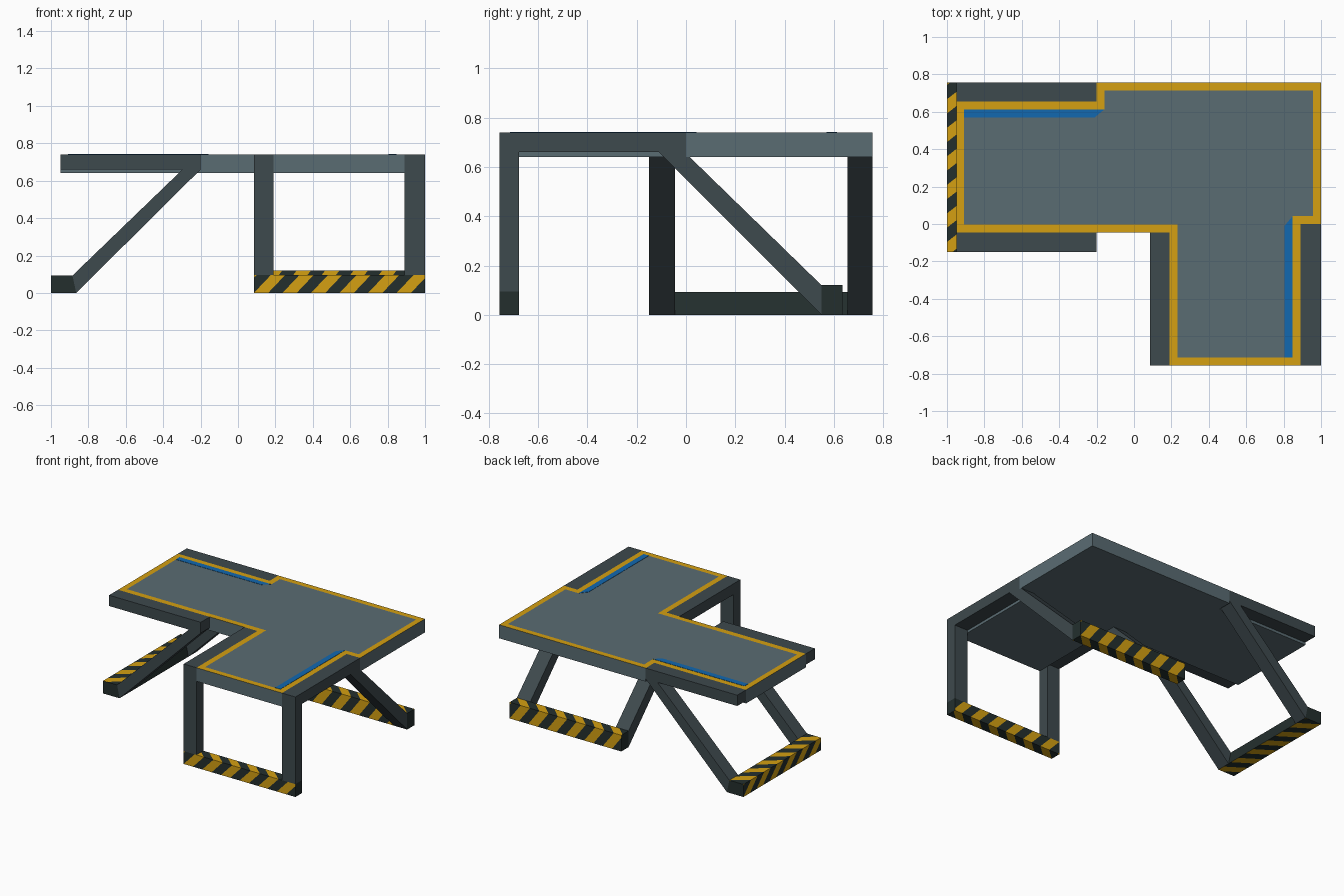
import bpy, bmesh, math
from mathutils import Vector

if "Cube" in bpy.data.objects:
    bpy.data.objects.remove(bpy.data.objects["Cube"])


def material(name, rgb):
    m = bpy.data.materials.new(name)
    m.diffuse_color = (*rgb, 1)
    m.use_nodes = True
    m.node_tree.nodes["Principled BSDF"].inputs["Base Color"].default_value = m.diffuse_color
    return m


GREY = material("deck grey", (0.102, 0.150, 0.171))
STEEL = material("dark steel", (0.048, 0.067, 0.075))
BLACK = material("foot black", (0.017, 0.028, 0.027))
YELLOW = material("safety yellow", (0.66, 0.352, 0.006))
BLUE = material("marking blue", (0.006, 0.138, 0.434))


def place(axis, along, a, b):
    """Point from a profile (a, b) and a position along the axis."""
    return Vector({"x": (along, a, b), "y": (a, along, b), "z": (a, b, along)}[axis])


def finish(name, bm, mats):
    me = bpy.data.meshes.new(name)
    bm.to_mesh(me)
    bm.free()
    for m in mats:
        me.materials.append(m)
    ob = bpy.data.objects.new(name, me)
    bpy.context.collection.objects.link(ob)
    return ob


def prism(name, pts, axis, lo, hi, mats, border=0):
    """Extrude a profile; optionally inset the top face as a painted border."""
    bm = bmesh.new()
    f = bm.faces.new([bm.verts.new(place(axis, lo, *p)) for p in pts])
    ext = bmesh.ops.extrude_face_region(bm, geom=[f])["geom"]
    shift = place(axis, hi - lo, 0, 0)
    bmesh.ops.translate(bm, vec=shift, verts=[g for g in ext if isinstance(g, bmesh.types.BMVert)])
    bmesh.ops.recalc_face_normals(bm, faces=bm.faces[:])
    if border:
        top = max(bm.faces, key=lambda q: q.calc_center_median().z)
        rim = bmesh.ops.inset_region(bm, faces=[top], thickness=border, use_even_offset=True)
        for q in rim["faces"]:
            q.material_index = 1
    return finish(name, bm, mats)


def striped_foot(name, prof, axis, start, end, plain=()):
    """Bar with zigzag hazard stripes cut into its long sides.
    prof runs outer bottom, outer top, inner top, inner bottom."""
    bm = bmesh.new()
    slant, width = 0.09, 0.0763
    d = 1 if end > start else -1
    length = abs(end - start)

    def at(u, p):
        return place(axis, start + d * u, *p)

    centre = sum((at(length / 2, p) for p in prof), Vector()) / 4
    for i in range(4):
        p, q = prof[i], prof[(i + 1) % 4]
        op, oq = (0, slant) if i % 2 == 0 else (slant, 0)
        f = bm.faces.new([bm.verts.new(c) for c in
                          (at(0, p), at(length, p), at(length, q), at(0, q))])
        if i in plain:
            continue
        f.normal_update()
        n = f.normal.copy()
        geom = list(f.verts) + list(f.edges) + [f]
        for k in range(-2, int(length / width) + 2):
            a, b = at(k * width + op, p), at(k * width + oq, q)
            geom = bmesh.ops.bisect_plane(bm, geom=geom, dist=1e-5, plane_co=a,
                                          plane_no=(b - a).cross(n).normalized())["geom"]
        # colour alternate bands
        p0, edge = at(0, p), at(0, q) - at(0, p)
        run = (at(1, p) - p0)
        for g in geom:
            if isinstance(g, bmesh.types.BMFace):
                c = g.calc_center_median() - p0
                t = c.dot(edge) / edge.length_squared
                u = c.dot(run) - (op + (oq - op) * t)
                g.material_index = 1 if math.floor(u / width) % 2 == 0 else 0
    # plain ends
    for u in (0, length):
        bm.faces.new([bm.verts.new(at(u, p)) for p in prof])
    bm.normal_update()
    for f in bm.faces:
        if f.normal.dot(f.calc_center_median() - centre) < 0:
            f.normal_flip()
    return finish(name, bm, [BLACK, YELLOW])


# Deck with yellow border
F, B, TOP = -0.757, 0.757, 0.74
deck = [(-0.95, -0.045), (0.19, -0.045), (0.19, F), (0.89, F), (0.89, 0),
        (1, 0), (1, B), (-0.2, B), (-0.2, 0.655), (-0.95, 0.655)]
prism("deck", deck, "z", 0.64, TOP, [GREY, YELLOW], border=0.042)

# Blue edge markings
prism("left_blue_marking", [(-0.908, 0.57), (-0.21, 0.57), (-0.158, 0.613), (-0.908, 0.613)],
      "z", TOP - 0.002, TOP + 0.002, [BLUE])
prism("right_blue_marking", [(0.805, F + 0.042), (0.848, F + 0.042), (0.848, 0.042), (0.805, -0.01)],
      "z", TOP - 0.002, TOP + 0.002, [BLUE])

# Left support: top rail and sloping leg on both sides
left = [(-0.95, 0.66), (-0.297, 0.66), (-0.885, 0.093), (-0.865, 0), (-0.2, 0.66),
        (-0.2, TOP), (-0.95, TOP)]
prism("left_frame_front", left, "y", -0.15, -0.045, [STEEL])
prism("left_frame_back", left, "y", 0.655, B, [STEEL])

# Front support: post, top rail and sloping back leg on both sides
side = [(F, 0.095), (-0.677, 0.095), (-0.677, 0.66), (-0.11, 0.66), (0.55, 0), (0.55, 0.12)]
prism("front_frame_right", side + [(0, 0.655), (0, TOP), (F, TOP)], "x", 0.89, 1, [STEEL])
prism("front_frame_left", side + [(0, 0.655), (-0.045, 0.655), (-0.045, TOP), (F, TOP)],
      "x", 0.085, 0.19, [STEEL])

# Striped feet
striped_foot("front_foot", [(F, 0), (F, 0.095), (-0.677, 0.095), (-0.677, 0)], "x", 0.085, 1)
striped_foot("back_foot", [(0.635, 0), (0.635, 0.12), (0.55, 0.12), (0.55, 0)], "x", 1, 0.085)
striped_foot("left_foot", [(-1, 0), (-1, 0.093), (-0.885, 0.093), (-0.865, 0)], "y", B, -0.15, plain=(2,))
